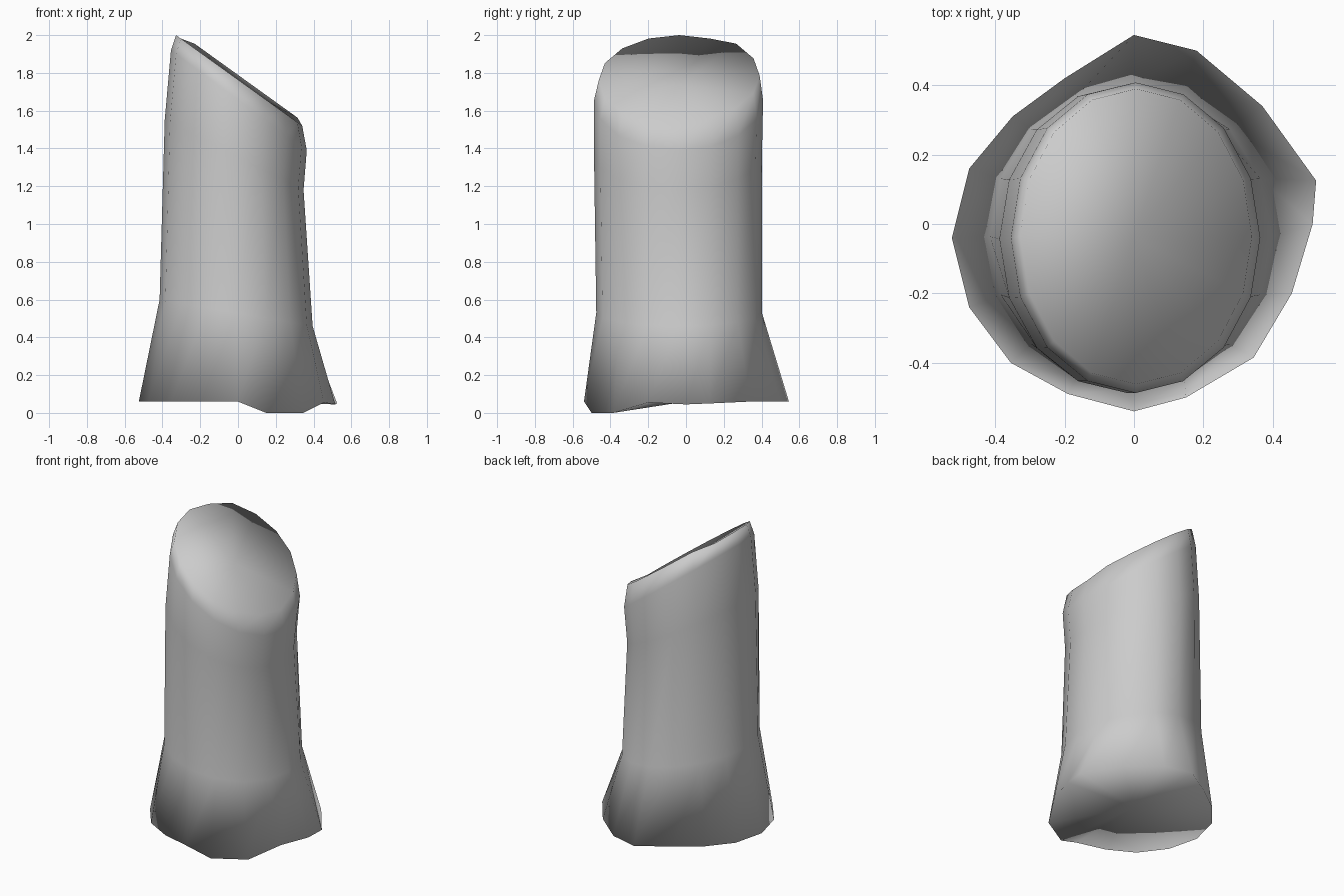
import bpy, bmesh, math

if "Cube" in bpy.data.objects:
    bpy.data.objects.remove(bpy.data.objects["Cube"])

N = 16

# Irregular flared foot, counter-clockwise from +x
FOOT = [(.515, 0, .045), (.525, .125, .05), (.37, .34, .06), (.18, .5, .06),
        (0, .545, .06), (-.2, .42, .06), (-.35, .31, .06), (-.475, .16, .06),
        (-.525, -.04, .06), (-.475, -.24, .06), (-.355, -.4, .06), (-.19, -.49, .06),
        (0, -.54, .06), (.15, -.5, .0), (.345, -.385, .0), (.455, -.2, .055)]

# Rings above: x min, x max, y min, y max, z on the left, z on the right
RINGS = [(-.415, .395, -.475, .402, .60, .46),    # top of the flare
         (-.388, .347, -.487, .402, 1.55, 1.18),  # waist
         (-.355, .364, -.487, .408, 1.92, 1.39),  # under the rim
         (-.328, .340, -.462, .390, 2.00, 1.52)]  # slanted rim


def ring_points(x0, x1, y0, y1, z0, z1):
    pts = []
    for i in range(N):
        a = 2 * math.pi * i / N
        x = (x0 + x1) / 2 + (x1 - x0) / 2 * math.cos(a)
        y = (y0 + y1) / 2 + (y1 - y0) / 2 * math.sin(a)
        pts.append((x, y, z0 + (z1 - z0) * (x - x0) / (x1 - x0)))
    return pts


bm = bmesh.new()
loops = [[bm.verts.new(p) for p in pts]
         for pts in [FOOT] + [ring_points(*r) for r in RINGS]]

# Back of the rim sits slightly higher
for v in loops[-1]:
    if v.co.y > .1 and v.co.x > -.28:
        v.co.z += .025

# Side walls
for low, high in zip(loops, loops[1:]):
    for i in range(N):
        j = (i + 1) % N
        bm.faces.new((low[i], low[j], high[j], high[i]))

# Slightly dished cut face and closed underside
for loop, centre in ((loops[-1], (0, -.04, 1.735)), (loops[0][::-1], (0, 0, .06))):
    c = bm.verts.new(centre)
    for i in range(N):
        bm.faces.new((loop[i], loop[(i + 1) % N], c))

bmesh.ops.recalc_face_normals(bm, faces=bm.faces)
for f in bm.faces:
    f.smooth = True
mesh = bpy.data.meshes.new("slanted_stump")
bm.to_mesh(mesh)
bm.free()
bpy.context.collection.objects.link(bpy.data.objects.new("slanted_stump", mesh))
